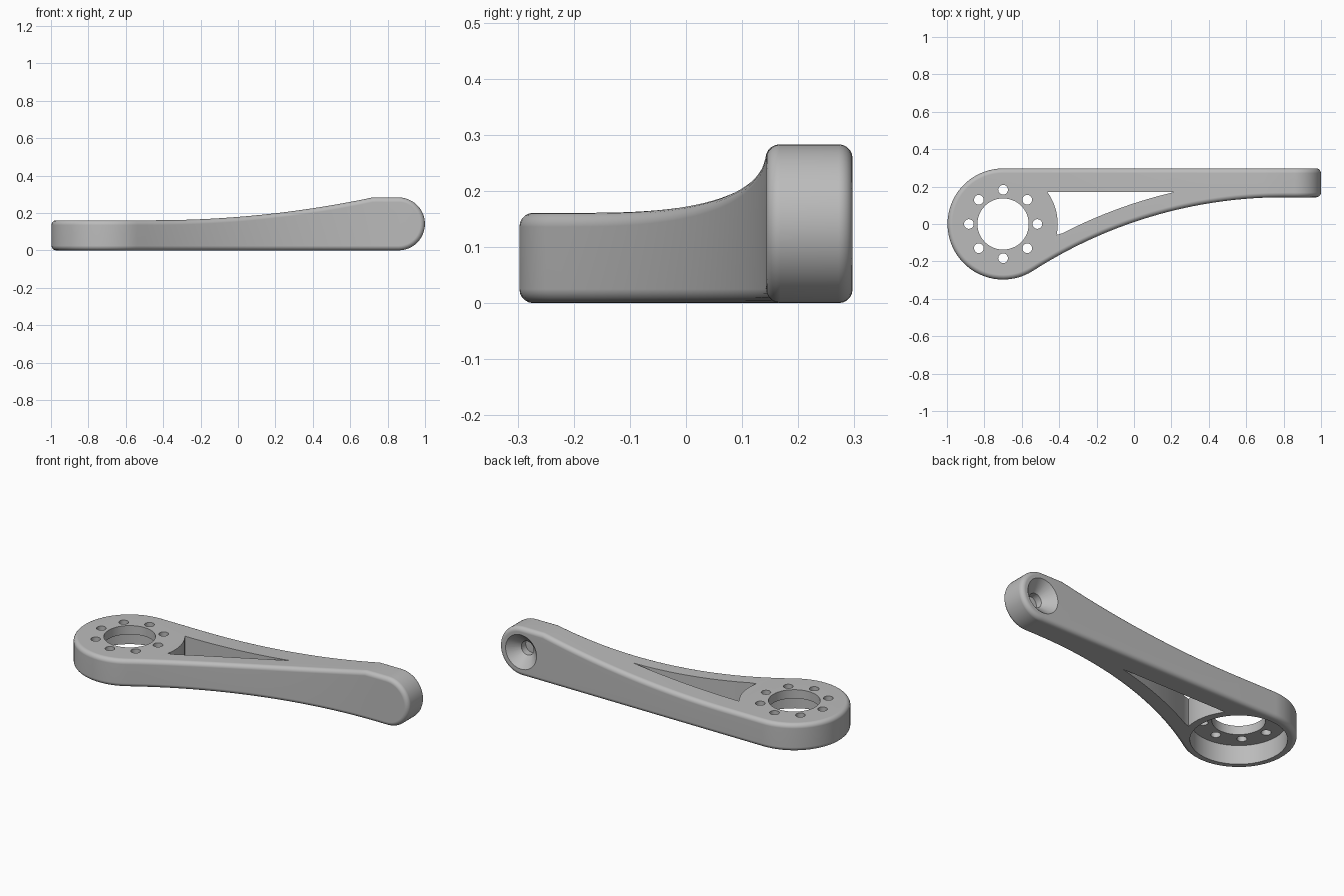
import bpy, bmesh, math
from mathutils import Matrix, Vector

cube = bpy.data.objects.get("Cube")
if cube:
    bpy.data.objects.remove(cube, do_unlink=True)

# Main dimensions
RING_X, RING_R, BACK_Y, TIP_Y = -0.70, 0.297, 0.297, 0.143
LOW_Z, TIP_Z, TIP_X = 0.161, 0.283, 0.858
CURVE_X, RISE_START, RISE_END = 0.80, -0.45, 0.72
CURVE_R = 2.48
CURVE_Y = TIP_Y - CURVE_R

metal = bpy.data.materials.new("satin grey metal")
metal.use_nodes = True
grey = (0.5, 0.5, 0.5, 1)
metal.diffuse_color = grey
metal.node_tree.nodes["Principled BSDF"].inputs["Base Color"].default_value = grey


def new_object(name, bm):
    bmesh.ops.recalc_face_normals(bm, faces=bm.faces)
    mesh = bpy.data.meshes.new(name)
    bm.to_mesh(mesh)
    bm.free()
    obj = bpy.data.objects.new(name, mesh)
    bpy.context.collection.objects.link(obj)
    mesh.materials.append(metal)
    return obj


def front_y(x, offset=0.0):
    """Concave sweep of the front side in plan."""
    if x >= CURVE_X and offset == 0:
        return TIP_Y
    return CURVE_Y + math.sqrt((CURVE_R + offset) ** 2 - (x - CURVE_X) ** 2)


def top_z(x):
    """Upper edge that rises along an arc towards the tip."""
    run, rise = RISE_END - RISE_START, TIP_Z - LOW_Z
    radius = (run ** 2 + rise ** 2) / (2 * rise)
    t = min(max(x - RISE_START, 0), run)
    return LOW_Z + radius - math.sqrt(radius ** 2 - t ** 2)


def lerp(a, b, n):
    return [a + (b - a) * i / n for i in range(n + 1)]


# Arm body: ring end, swept middle and round tip, welded into one shell
def build_arm():
    bm = bmesh.new()

    def face(points):
        bm.faces.new([bm.verts.new(p) for p in points])

    def prism(points, axis, lo, hi, open_edge):
        """Capped outline without the wall where it meets its neighbour."""
        def at(p, v):
            return (p[0], p[1], v) if axis == "z" else (p[0], v, p[1])
        face([at(p, lo) for p in points])
        face([at(p, hi) for p in points])
        for i, p in enumerate(points):
            q = points[(i + 1) % len(points)]
            if i != open_edge:
                face([at(p, lo), at(q, lo), at(q, hi), at(p, hi)])

    # Ring end outline, tangent to the front sweep
    start = math.atan2(CURVE_Y, CURVE_X - RING_X)
    tangent_x = RING_X + RING_R * math.cos(start)
    ring = [(x, front_y(x)) for x in lerp(RISE_START, tangent_x, 2)[:-1]]
    ring += [(RING_X + RING_R * math.cos(a), RING_R * math.sin(a))
             for a in lerp(start, -1.5 * math.pi, 40)]
    ring.append((RISE_START, BACK_Y))
    prism(ring, "z", 0, LOW_Z, len(ring) - 1)

    # Swept middle
    xs = lerp(RISE_START, RISE_END, 26) + [CURVE_X]
    for a, b in zip(xs, xs[1:]):
        fa, fb, za, zb = front_y(a), front_y(b), top_z(a), top_z(b)
        face([(a, fa, 0), (b, fb, 0), (b, BACK_Y, 0), (a, BACK_Y, 0)])
        face([(a, fa, za), (b, fb, zb), (b, BACK_Y, zb), (a, BACK_Y, za)])
        face([(a, fa, 0), (b, fb, 0), (b, fb, zb), (a, fa, za)])
        face([(a, BACK_Y, 0), (b, BACK_Y, 0), (b, BACK_Y, zb), (a, BACK_Y, za)])

    # Round tip
    r = TIP_Z / 2
    tip = [(CURVE_X, TIP_Z)]
    tip += [(TIP_X + r * math.sin(a), r + r * math.cos(a)) for a in lerp(0, math.pi, 24)]
    tip.append((CURVE_X, 0))
    prism(tip, "y", TIP_Y, BACK_Y, len(tip) - 1)

    bmesh.ops.remove_doubles(bm, verts=bm.verts, dist=0.0005)
    return new_object("crank_arm", bm)


arm = build_arm()


def activate(obj):
    bpy.ops.object.select_all(action="DESELECT")
    obj.select_set(True)
    bpy.context.view_layer.objects.active = obj


def apply_modifier(kind, **settings):
    activate(arm)
    mod = arm.modifiers.new(kind.lower(), kind)
    for key, value in settings.items():
        setattr(mod, key, value)
    bpy.ops.object.modifier_apply(modifier=mod.name)


# Rounded outer edges
apply_modifier("BEVEL", width=0.025, segments=5, limit_method="ANGLE",
               angle_limit=math.radians(45), use_clamp_overlap=False)


def cut(cutter):
    cutter.hide_render = True
    apply_modifier("BOOLEAN", operation="DIFFERENCE", solver="EXACT", object=cutter)
    bpy.data.objects.remove(cutter, do_unlink=True)


def cone_cutter(name, r1, r2, depth, matrix, segments=48):
    bm = bmesh.new()
    bmesh.ops.create_cone(bm, cap_ends=True, segments=segments, radius1=r1,
                          radius2=r2, depth=depth, matrix=matrix)
    cut(new_object(name, bm))


# Pocket under the ring, central bore and bolt circle
at = Matrix.Translation
cone_cutter("pocket_cutter", 0.25, 0.25, 0.22, at((RING_X, 0, 0)), 64)
cone_cutter("bore_cutter", 0.137, 0.137, 0.8, at((RING_X, 0, 0)))
for i in range(8):
    a = i * math.pi / 4
    spot = (RING_X + 0.183 * math.cos(a), 0.183 * math.sin(a), 0)
    cone_cutter("bolt_hole_cutter", 0.026, 0.026, 0.8, at(spot), 20)

# Tapering slot between the two struts
SLOT_Y, SLOT_R, STRUT = 0.172, 0.292, 0.095
slot_end = CURVE_X - math.sqrt((CURVE_R + STRUT) ** 2 - (SLOT_Y - CURVE_Y) ** 2)
outline = [(RING_X + SLOT_R * math.cos(a), SLOT_R * math.sin(a))
           for a in lerp(math.asin(SLOT_Y / SLOT_R), -0.2, 12)]
outline += [(x, front_y(x, STRUT)) for x in lerp(outline[-1][0], slot_end, 20)[1:]]
bm = bmesh.new()
base = bm.faces.new([bm.verts.new((x, y, -0.1)) for x, y in outline])
extruded = bmesh.ops.extrude_face_region(bm, geom=[base])["geom"]
bmesh.ops.translate(bm, vec=Vector((0, 0, 0.6)),
                    verts=[v for v in extruded if isinstance(v, bmesh.types.BMVert)])
cut(new_object("slot_cutter", bm))

# Countersunk blind socket in the back of the tip
turn = Matrix.Rotation(math.pi / 2, 4, "X")
socket = (TIP_X, BACK_Y, TIP_Z / 2)
cone_cutter("countersink_cutter", 0.16, 0.04, 0.12, at(socket) @ turn)
cone_cutter("socket_cutter", 0.04, 0.04, 0.2, at(socket) @ turn, 32)

# Smooth shading with crisp cut edges
activate(arm)
bpy.ops.object.shade_smooth_by_angle(angle=math.radians(30))
weighted = arm.modifiers.new("weighted_normals", "WEIGHTED_NORMAL")
weighted.keep_sharp = True
